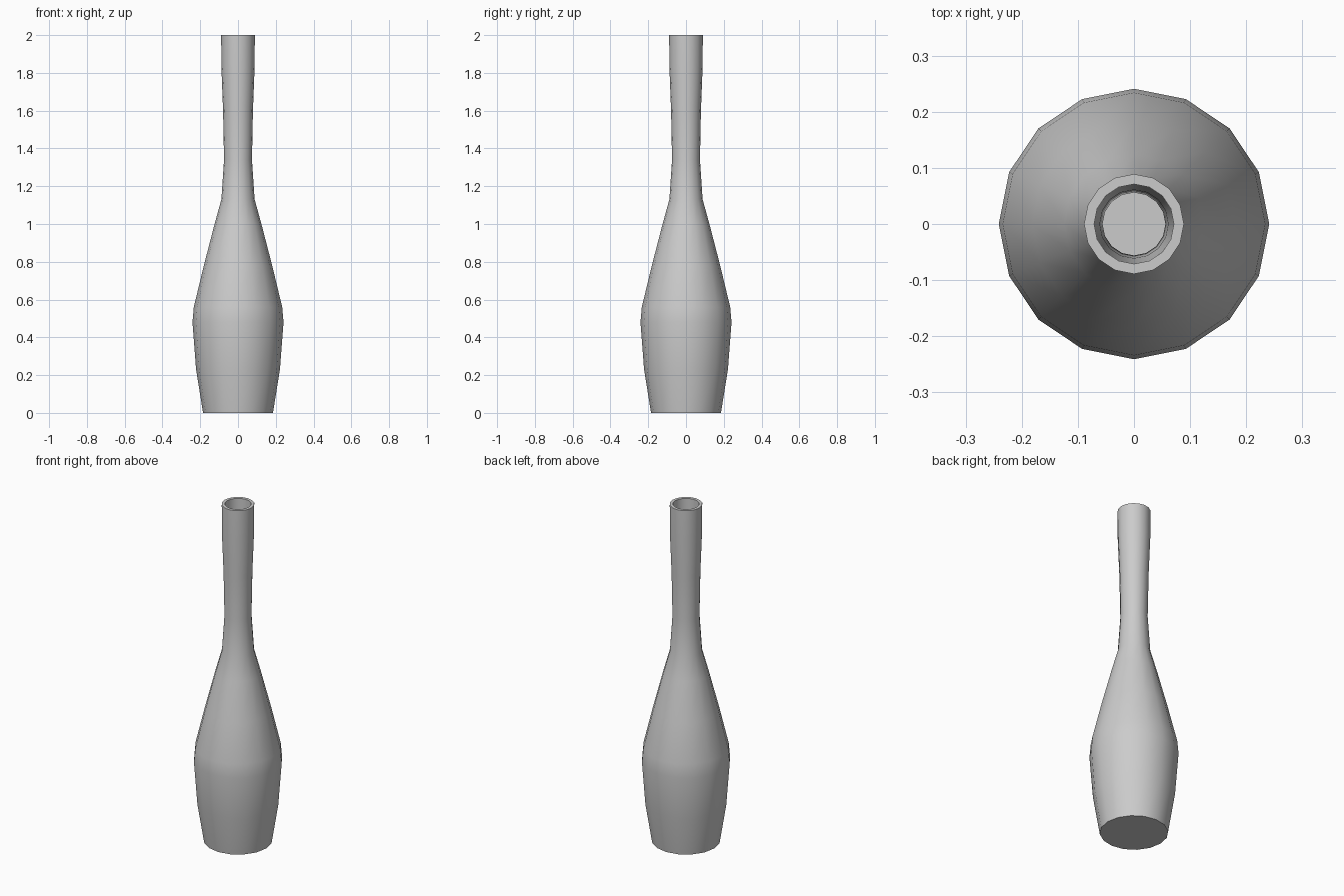
import bpy, bmesh, math

if "Cube" in bpy.data.objects:
    bpy.data.objects.remove(bpy.data.objects["Cube"])

SIDES = 16
WALL = 0.018

# Outer silhouette as (radius, height), base to rim
outer = [(0.185, 0.0), (0.222, 0.23), (0.241, 0.48), (0.234, 0.56),
         (0.181, 0.78), (0.124, 1.0), (0.088, 1.13), (0.074, 1.34),
         (0.079, 1.6), (0.088, 1.83), (0.089, 2.0)]

# Inner wall follows the outer one, from rim down to a raised floor
inner = [(r - WALL, max(z, WALL)) for r, z in reversed(outer)]


def lathe(name, profile, sides):
    bm = bmesh.new()
    rings = []
    for r, z in profile:
        rings.append([bm.verts.new((r * math.cos(2 * math.pi * i / sides),
                                    r * math.sin(2 * math.pi * i / sides), z))
                      for i in range(sides)])
    for a, b in zip(rings, rings[1:]):
        for i in range(sides):
            j = (i + 1) % sides
            bm.faces.new((a[i], a[j], b[j], b[i]))
    # Underside and inside floor
    bm.faces.new(rings[0][::-1])
    bm.faces.new(rings[-1])
    mesh = bpy.data.meshes.new(name)
    bm.to_mesh(mesh)
    bm.free()
    obj = bpy.data.objects.new(name, mesh)
    bpy.context.collection.objects.link(obj)
    return obj


# Hollow bottle with smooth sides and crisp rim and base
bottle = lathe("bottle", outer + inner, SIDES)
bpy.context.view_layer.objects.active = bottle
bottle.select_set(True)
bpy.ops.object.shade_smooth_by_angle(angle=math.radians(40))
